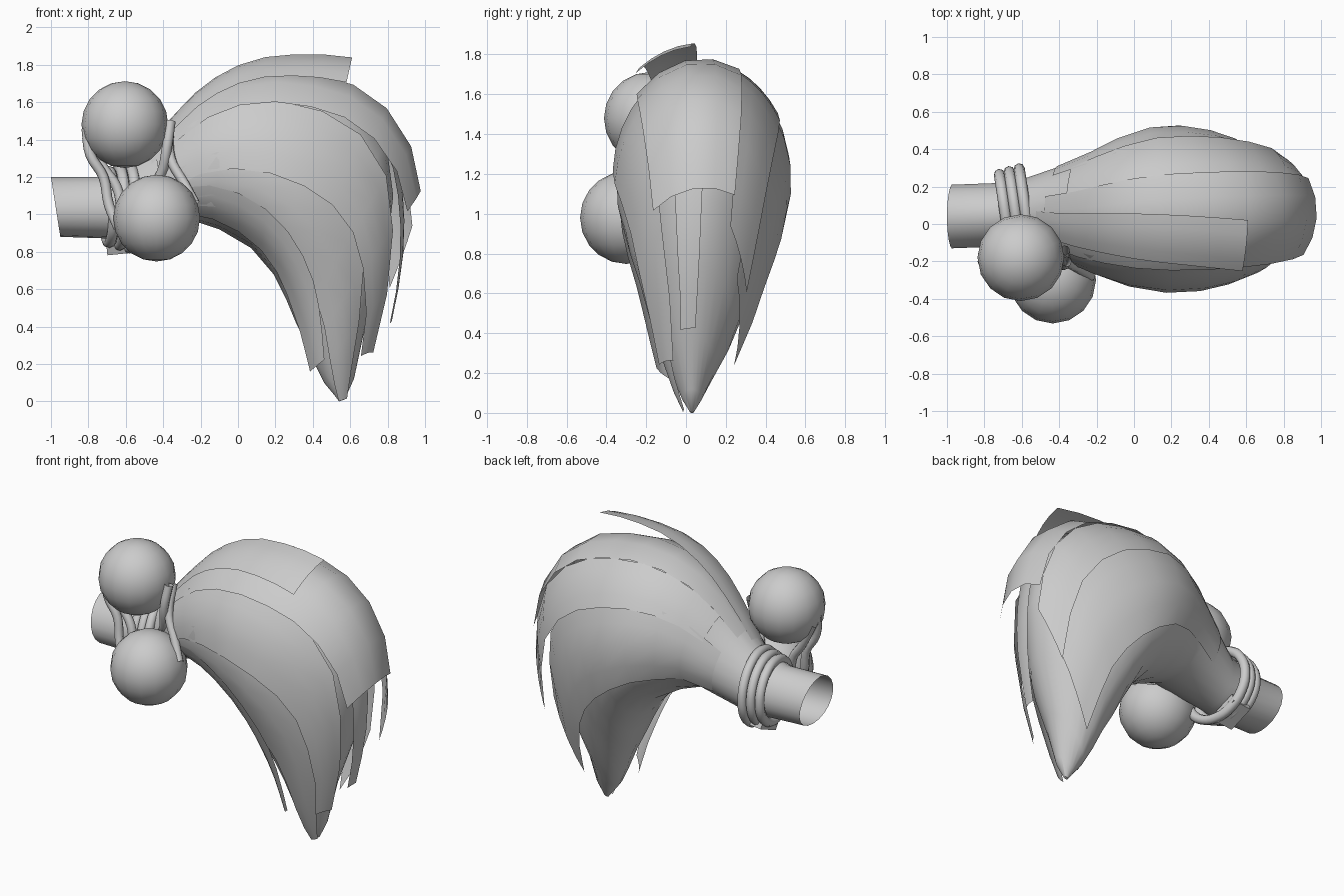
import bpy, bmesh, math
from mathutils import Vector

cube = bpy.data.objects.get("Cube")
if cube:
    bpy.data.objects.remove(cube)

grey = bpy.data.materials.new("soft_grey")
grey.use_nodes = True
grey.diffuse_color = (0.6, 0.6, 0.6, 1)
grey.node_tree.nodes["Principled BSDF"].inputs["Base Color"].default_value = (0.6, 0.6, 0.6, 1)

# Hair sections: outer x, z, inner x, z, centre y, half width
SECTIONS = [
    (-1, 1.2, -.95, .88, .04, .17), (-.75, 1.2, -.66, .87, .05, .17),
    (-.58, 1.26, -.55, .88, .07, .18), (-.36, 1.49, -.25, .97, .06, .28),
    (-.15, 1.66, -.1, .92, .07, .36), (.1, 1.74, .07, .82, .08, .42),
    (.38, 1.71, .19, .68, .08, .42), (.62, 1.61, .26, .54, .075, .38),
    (.79, 1.4, .31, .42, .07, .32), (.83, 1.1, .36, .32, .06, .26),
    (.79, .75, .41, .2, .05, .19), (.68, .4, .46, .1, .035, .11),
    (.62, .12, .51, .04, .03, .05), (.57, .01, .54, 0, .03, .01)]


def section(t):
    """Smoothly interpolated hair section at station t."""
    i = min(int(t), len(SECTIONS) - 2)
    f = t - i
    p = [SECTIONS[max(0, min(len(SECTIONS) - 1, i + k))] for k in (-1, 0, 1, 2)]
    return [b + .5 * f * (c - a + f * (2 * a - 5 * b + 4 * c - d + f * (3 * (b - c) + d - a)))
            for a, b, c, d in zip(*p)]


def surface(t, angle):
    """Point on the hair; angle 0 is the outer ridge, positive runs to the back."""
    ox, oz, ix, iz, y, w = section(t)
    c, s = math.cos(angle), math.sin(angle) * (1 - .1 * math.cos(angle))
    return Vector(((ox + ix + (ox - ix) * c) / 2, y + w * s, (oz + iz + (oz - iz) * c) / 2))


def lifted(t, angle, lift):
    """Point raised off the hair along its normal."""
    p = surface(t, angle)
    along, around = surface(t + .02, angle) - p, surface(t, angle + .02) - p
    return p + along.cross(around).normalized() * lift


def finish(obj, angle=50):
    obj.data.materials.clear()
    obj.data.materials.append(grey)
    bpy.ops.object.select_all(action='DESELECT')
    obj.select_set(True)
    bpy.context.view_layer.objects.active = obj
    bpy.ops.object.shade_smooth_by_angle(angle=math.radians(angle))


def grid(name, rows, closed=False):
    """Skin rows of points with quads."""
    bm = bmesh.new()
    vs = [[bm.verts.new(p) for p in row] for row in rows]
    n = len(rows[0])
    for a, b in zip(vs, vs[1:]):
        for j in range(n if closed else n - 1):
            k = (j + 1) % n
            bm.faces.new((a[j], a[k], b[k], b[j]))
    if closed:
        bm.faces.new(vs[-1])
    bmesh.ops.recalc_face_normals(bm, faces=bm.faces)
    mesh = bpy.data.meshes.new(name)
    bm.to_mesh(mesh)
    bm.free()
    obj = bpy.data.objects.new(name, mesh)
    bpy.context.collection.objects.link(obj)
    finish(obj)


def lock(name, t0, t1, start, end, lift, slant=0, steps=9, cols=5):
    """Loose lock on the hair, flicking away at its end, which may be slanted."""
    rows = []
    for i in range(steps + 1):
        u = i / steps
        row = []
        for j in range(cols):
            v = j / (cols - 1)
            t = t0 + (t1 - t0) * u + slant * u ** 4 * v
            a0 = start[0] + (end[0] - start[0]) * u
            a1 = start[1] + (end[1] - start[1]) * u
            row.append(lifted(t, a0 + (a1 - a0) * v, .008 + lift * u ** 1.8))
        rows.append(row)
    grid(name, rows)


def cord(name, points, radius, cyclic=False):
    curve = bpy.data.curves.new(name, 'CURVE')
    curve.dimensions = '3D'
    curve.bevel_depth = radius
    curve.bevel_resolution = 2
    curve.resolution_u = 4
    sp = curve.splines.new('BEZIER')
    sp.bezier_points.add(len(points) - 1)
    for b, p in zip(sp.bezier_points, points):
        b.co = p
        b.handle_left_type = b.handle_right_type = 'AUTO'
    sp.use_cyclic_u = cyclic
    obj = bpy.data.objects.new(name, curve)
    bpy.context.collection.objects.link(obj)
    bpy.ops.object.select_all(action='DESELECT')
    obj.select_set(True)
    bpy.context.view_layer.objects.active = obj
    bpy.ops.object.convert(target='MESH')
    finish(bpy.context.object)


# Main mass of hair, open at the root
grid("hair_core", [[surface(i, math.tau * j / 20) for j in range(20)]
                   for i in range(len(SECTIONS))], closed=True)

# Overlapping loose locks
lock("crest_lock", 2.3, 6.6, (-.7, 0), (-.57, -.09), .19)
lock("crown_lock", 2.5, 9, (-1, .4), (-.65, .5), .14, -.15)
lock("front_lock", 2.6, 11.1, (-1.8, -.85), (-1.3, -.65), .09, .2)
lock("rear_centre_lock", 6.5, 10.8, (-.5, .1), (-.35, .05), .12)
lock("back_upper_lock", 3, 9.3, (.4, 1.1), (.5, 1.05), .14, .6)
lock("back_lower_lock", 2.6, 9.8, (1, 2.2), (.95, 1.9), .07, .8)
lock("inner_front_lock", 3, 10.3, (-2.6, -1.9), (-2.75, -2.3), .06)
lock("inner_tip_lock", 3, 12.6, (-2.3, -1.5), (-2.2, -1.2), .02)

# Elastic wound three times round the root
for k in range(3):
    ring = []
    for j in range(12):
        a = math.tau * j / 12
        y = (.195 + .015 * k) * math.cos(a)
        ring.append((-.69 + .055 * k - .15 * y, .07 + y, 1.04 + (.19 + .015 * k) * math.sin(a)))
    cord("elastic_ring", ring, .03, True)

# Elastic loops holding the two beads
cord("left_loop", [(-.36, -.2, 1.5), (-.38, -.22, 1.36), (-.41, -.18, 1.22),
                   (-.5, -.1, 1.08)], .027)
cord("left_loop_outer", [(-.37, -.14, 1.48), (-.36, -.2, 1.3), (-.29, -.24, 1.17),
                         (-.23, -.28, 1.06)], .027)
cord("right_loop", [(-.81, -.2, 1.46), (-.79, -.22, 1.32), (-.72, -.22, 1.2),
                    (-.69, -.24, 1.05), (-.64, -.27, .93)], .027)
cord("right_loop_inner", [(-.81, -.16, 1.42), (-.72, -.17, 1.25), (-.65, -.18, 1.15),
                          (-.62, -.2, 1.02)], .027)

# Beads
for name, pos in (("upper_bead", (-.605, -.18, 1.48)), ("lower_bead", (-.435, -.3, .98))):
    bpy.ops.mesh.primitive_uv_sphere_add(segments=16, ring_count=10, radius=.232, location=pos)
    bpy.context.object.name = name
    finish(bpy.context.object)

# Small clasp under the elastic
bpy.ops.mesh.primitive_cube_add(size=1, location=(-.64, .14, .85), rotation=(.4, -.1, 0))
clasp = bpy.context.object
clasp.name = "elastic_clasp"
clasp.scale = (.13, .18, .06)
finish(clasp, 30)
